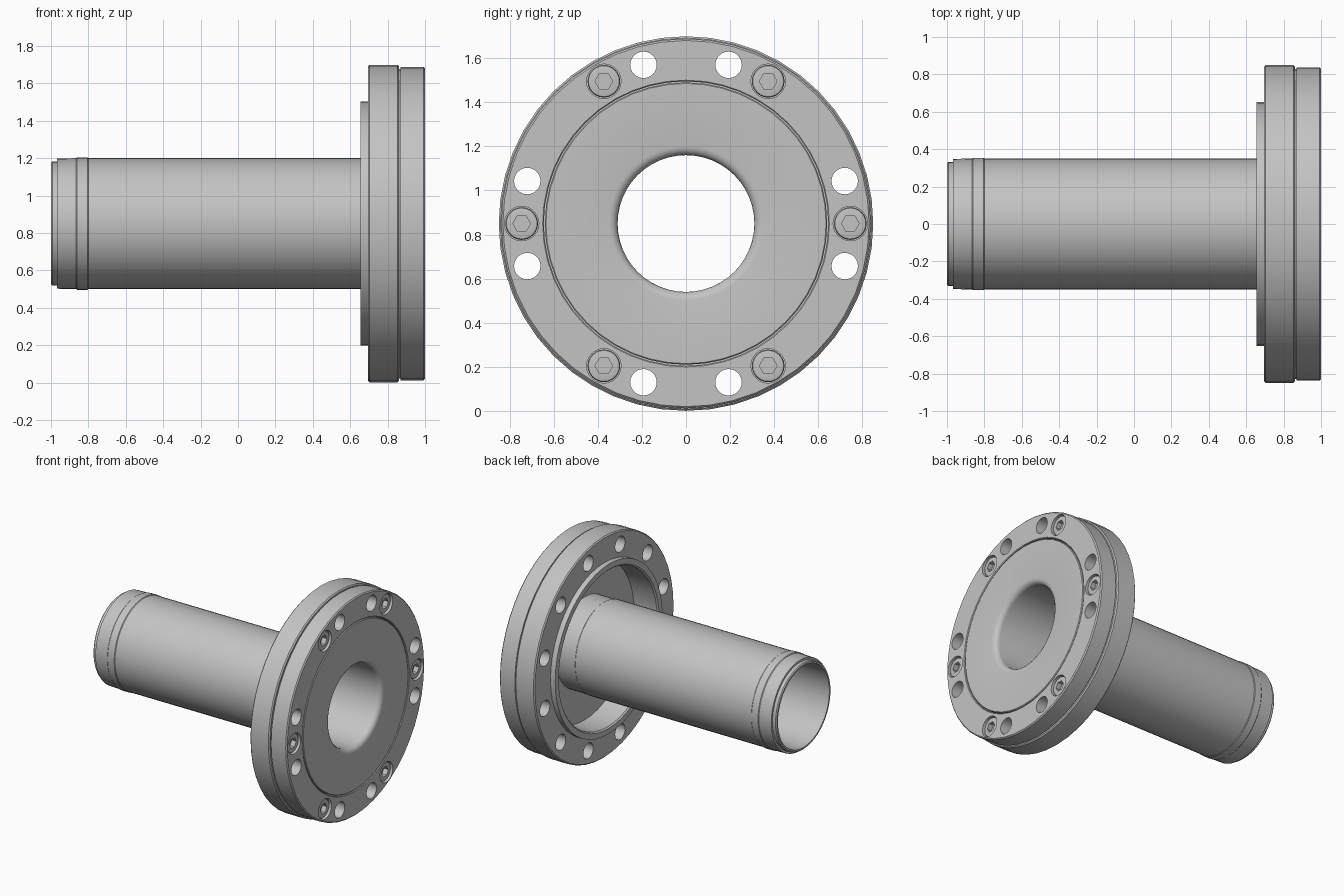
import bpy, bmesh
from math import sin, cos, pi, radians

if "Cube" in bpy.data.objects:
    bpy.data.objects.remove(bpy.data.objects["Cube"])

AXIS_Z = 0.85      # height of the shaft axis
BOLT_R = 0.745     # bolt circle radius

steel = bpy.data.materials.new("plain_steel")
steel.use_nodes = True
GREY = (0.55, 0.55, 0.55, 1)
steel.diffuse_color = GREY
steel.node_tree.nodes["Principled BSDF"].inputs["Base Color"].default_value = GREY


def spin(bm, profile, seg, centre=(0, 0), ring=False):
    """Turn (x, radius) points about an x-parallel axis; ring joins last to first."""
    rings = []
    for x, r in profile:
        rings.append([bm.verts.new((x, centre[0] + r * cos(2 * pi * i / seg),
                                    AXIS_Z + centre[1] + r * sin(2 * pi * i / seg)))
                      for i in range(seg)])
    pairs = list(zip(rings, rings[1:]))
    if ring:
        pairs.append((rings[-1], rings[0]))
    else:
        bm.faces.new(rings[0])
        bm.faces.new(rings[-1])
    for a, b in pairs:
        for i in range(seg):
            j = (i + 1) % seg
            bm.faces.new((a[i], a[j], b[j], b[i]))


def finish(bm, name):
    bmesh.ops.recalc_face_normals(bm, faces=bm.faces)
    mesh = bpy.data.meshes.new(name)
    bm.to_mesh(mesh)
    bm.free()
    mesh.materials.append(steel)
    ob = bpy.data.objects.new(name, mesh)
    bpy.context.collection.objects.link(ob)
    return ob


def turned(name, profile, seg=48, centre=(0, 0), ring=True):
    bm = bmesh.new()
    spin(bm, profile, seg, centre, ring)
    return finish(bm, name)


def on_circle(degrees):
    return BOLT_R * cos(radians(degrees)), BOLT_R * sin(radians(degrees))


def activate(ob):
    bpy.ops.object.select_all(action='DESELECT')
    ob.select_set(True)
    bpy.context.view_layer.objects.active = ob


def drill(ob, angles, x0, x1, r, seg=24):
    """Cut a set of round (or hexagonal) holes on the bolt circle."""
    bm = bmesh.new()
    for a in angles:
        spin(bm, [(x0, r), (x1, r)], seg, on_circle(a))
    cutter = finish(bm, "hole_cutter")
    cutter.hide_render = True
    mod = ob.modifiers.new("holes", 'BOOLEAN')
    mod.operation, mod.solver, mod.object = 'DIFFERENCE', 'EXACT', cutter
    activate(ob)
    bpy.ops.object.modifier_apply(modifier=mod.name)
    bpy.data.objects.remove(cutter)


def smooth(ob):
    activate(ob)
    bpy.ops.object.shade_smooth_by_angle(angle=radians(30))


through = [q + d for q in (0, 90, 180, 270) for d in (-15, 15)]
screws = range(0, 360, 60)
c = 0.008          # edge chamfer

# Hollow shaft with its locating disc and rounded bore mouth
mouth = [(1 - 0.04 * sin(t), 0.35 - 0.04 * cos(t)) for t in (0, pi / 8, pi / 4, 3 * pi / 8, pi / 2)]
mouth = [(x, 0.66 - r) for x, r in reversed(mouth)]
shaft = turned("hollow_shaft", [
    (-1, 0.312), (-1, 0.325), (-0.993, 0.332), (-0.968, 0.332), (-0.968, 0.348),
    (-0.865, 0.35), (-0.86, 0.354), (-0.805, 0.354), (-0.8, 0.35),
    (0.695, 0.35), (0.7, 0.346), (0.86, 0.346), (0.86, 0.64),
    (1 - 0.005, 0.64), (1, 0.635)]
    + [(1, 0.35)] + [(1 - 0.04 * (1 - cos(t)), 0.35 - 0.04 * sin(t))
                     for t in (pi / 8, pi / 4, 3 * pi / 8, pi / 2)])
smooth(shaft)

# Rear flange with raised lip, open pocket and twelve holes
flange = turned("rear_flange", [
    (0.66, 0.605), (0.655, 0.61), (0.655, 0.652), (0.695, 0.652),
    (0.695, 0.849 - c), (0.695 + c, 0.849), (0.86 - c, 0.849), (0.86, 0.849 - c),
    (0.86, 0.6), (0.665, 0.6)])
drill(flange, range(15, 360, 30), 0.6, 0.95, 0.06)
smooth(flange)

# Front cover ring with through holes and counterbores
cover = turned("front_cover_ring", [
    (0.86, 0.645), (0.86, 0.828), (0.868, 0.828), (0.868, 0.838),
    (1 - c, 0.838), (1, 0.838 - c), (1, 0.65), (0.995, 0.645)])
drill(cover, through, 0.8, 1.1, 0.06)
drill(cover, screws, 0.93, 1.1, 0.078)
smooth(cover)

# Six socket-head screws
for n, a in enumerate(screws):
    head = turned(f"socket_screw_{n + 1}", [
        (0.925, 0.074), (0.975, 0.074), (0.985, 0.07), (0.988, 0.056)],
        24, on_circle(a), ring=False)
    drill(head, [a], 0.95, 1.1, 0.04, 6)
    smooth(head)
